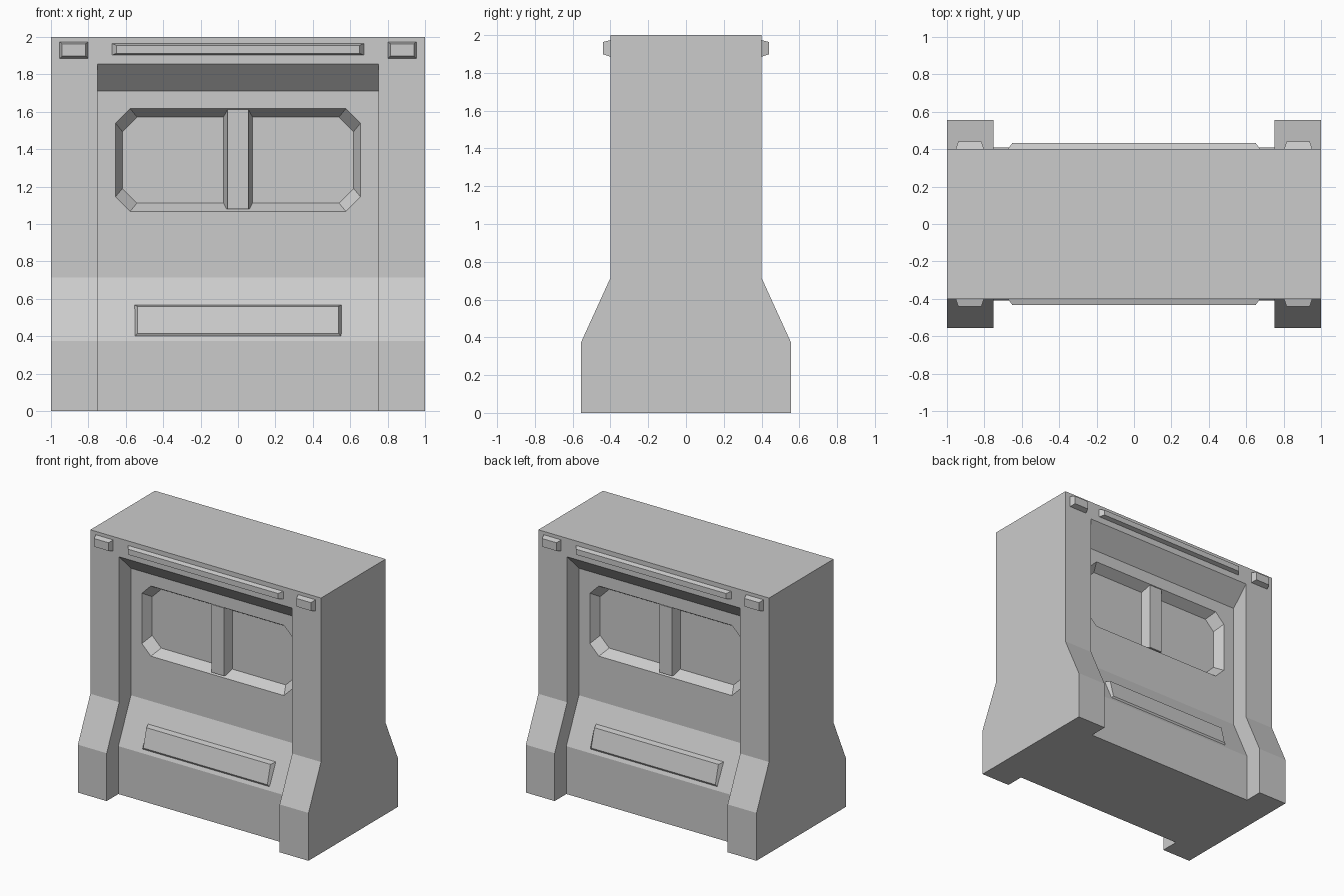
import bpy
import bmesh

cube = bpy.data.objects.get("Cube")
if cube:
    bpy.data.objects.remove(cube, do_unlink=True)

grey = bpy.data.materials.new("plain_grey")
grey.use_nodes = True
GREY = (0.6, 0.6, 0.6, 1)
grey.diffuse_color = GREY
grey.node_tree.nodes["Principled BSDF"].inputs["Base Color"].default_value = GREY


def loft(name, ring_a, ring_b):
    """Closed solid between two rings with the same number of points."""
    bm = bmesh.new()
    a = [bm.verts.new(p) for p in ring_a]
    b = [bm.verts.new(p) for p in ring_b]
    bm.faces.new(a)
    bm.faces.new(b)
    for i in range(len(a)):
        j = (i + 1) % len(a)
        bm.faces.new((a[i], a[j], b[j], b[i]))
    bmesh.ops.recalc_face_normals(bm, faces=bm.faces)
    mesh = bpy.data.meshes.new(name)
    bm.to_mesh(mesh)
    bm.free()
    mesh.materials.append(grey)
    obj = bpy.data.objects.new(name, mesh)
    bpy.context.collection.objects.link(obj)
    return obj


def prism(name, profile, half_width):
    """Extrude a (y, z) profile along x."""
    return loft(name, [(-half_width, y, z) for y, z in profile],
                [(half_width, y, z) for y, z in profile])


def rect(x0, x1, z0, z1, y_low, y_high):
    """Rectangle facing y, with its own depth at the bottom and the top."""
    return [(x0, y_low, z0), (x1, y_low, z0), (x1, y_high, z1), (x0, y_high, z1)]


def octagon(half_w, z0, z1, y, cut=0.078):
    """Rectangle with clipped corners."""
    right = [(half_w - cut, z0), (half_w, z0 + cut), (half_w, z1 - cut), (half_w - cut, z1)]
    return [(x, y, z) for x, z in right] + [(-x, y, z) for x, z in reversed(right)]


# Flared body
side = [(0.555, 0), (0.555, 0.375), (0.4, 0.715), (0.4, 2)]
body = prism("body", side + [(-y, z) for y, z in reversed(side)], 1)

# Recessed panels and window pockets, cut on both faces
recess = [(0.41, -0.1), (0.41, 0.375), (0.255, 0.715), (0.255, 1.71),
          (0.455, 1.91), (0.8, 1.91), (0.8, -0.1)]
cutters = []
for s in (-1, 1):
    cutters.append(prism("recess_cutter", [(s * y, z) for y, z in recess], 0.75))
    cutters.append(loft("window_cutter",
                        octagon(0.618, 1.112, 1.572, s * 0.18),
                        octagon(0.692, 1.022, 1.662, s * 0.33)))
# Apply the recesses before the windows
for cutter in sorted(cutters, key=lambda c: c.name):
    cutter.hide_render = True
    mod = body.modifiers.new("cut", 'BOOLEAN')
    mod.operation = 'DIFFERENCE'
    mod.solver = 'EXACT'
    mod.object = cutter
bpy.context.view_layer.update()
graph = bpy.context.evaluated_depsgraph_get()
cut_mesh = bpy.data.meshes.new_from_object(body.evaluated_get(graph))
body.modifiers.clear()
body.data = cut_mesh
cut_mesh.name = "body"
for cutter in cutters:
    bpy.data.objects.remove(cutter, do_unlink=True)

for s, face in ((-1, "front"), (1, "back")):
    # Mullion dividing the window
    loft(face + "_mullion",
         rect(-0.08, 0.08, 1.08, 1.612, s * 0.17, s * 0.17),
         rect(-0.055, 0.055, 1.08, 1.612, s * 0.252, s * 0.252))
    # Wedge plate on the sloping skirt
    loft(face + "_lower_plate",
         rect(-0.555, 0.555, 0.395, 0.568, s * 0.395, s * 0.318),
         rect(-0.538, 0.538, 0.415, 0.56, s * 0.405, s * 0.367))
    # Long strip under the top edge
    loft(face + "_top_strip",
         rect(-0.677, 0.677, 1.902, 1.966, s * 0.395, s * 0.395),
         rect(-0.65, 0.65, 1.912, 1.955, s * 0.434, s * 0.434))
    # Small corner lamps
    for side_x, label in ((-1, "right"), (1, "left")):
        loft(face + "_" + label + "_lamp",
             rect(side_x * 0.8, side_x * 0.955, 1.884, 1.975, s * 0.395, s * 0.395),
             rect(side_x * 0.815, side_x * 0.94, 1.899, 1.963, s * 0.44, s * 0.44))
